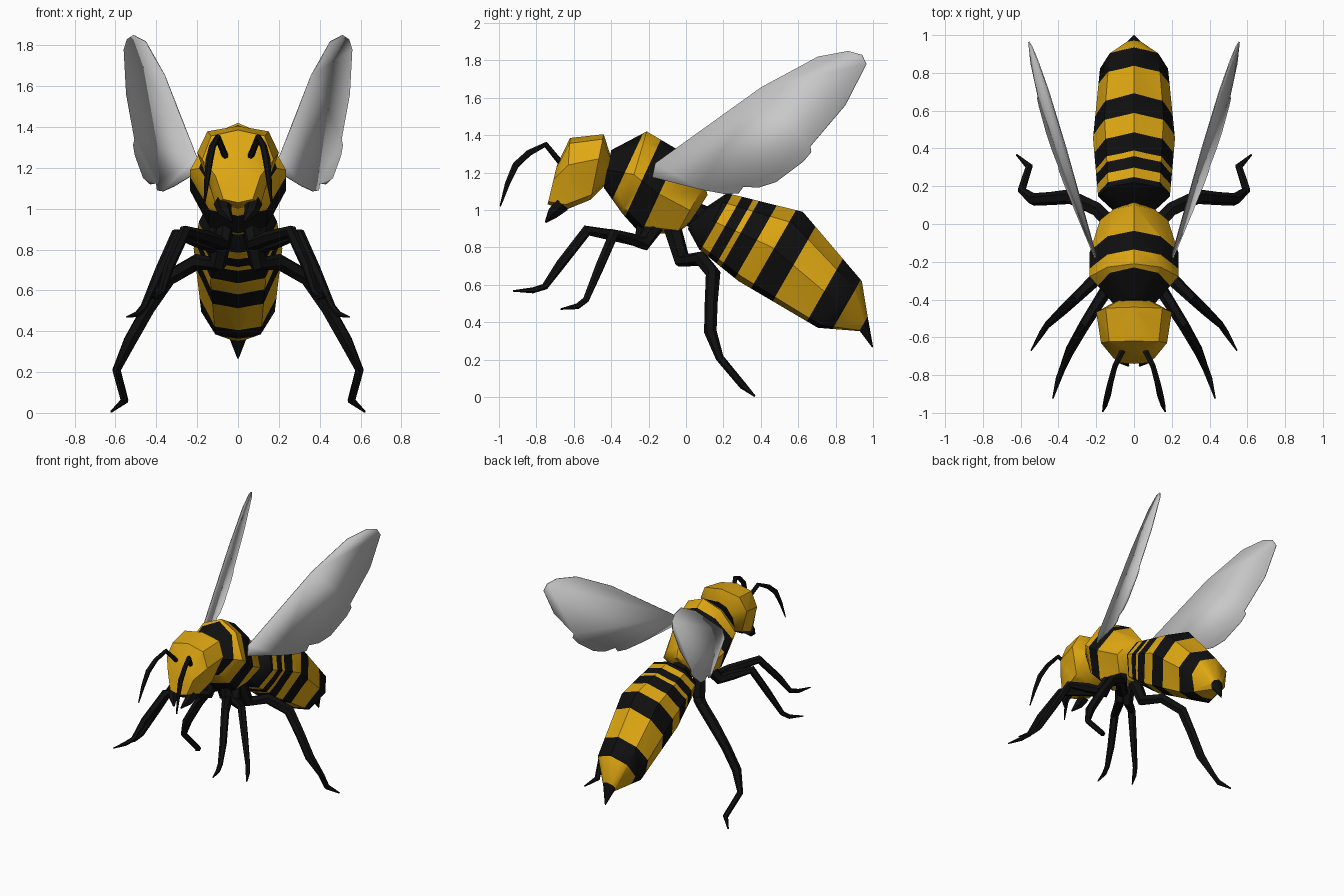
import bpy, bmesh, math
from mathutils import Vector

if "Cube" in bpy.data.objects:
    bpy.data.objects.remove(bpy.data.objects["Cube"])


def material(name, rgb):
    m = bpy.data.materials.new(name)
    m.diffuse_color = (*rgb, 1)
    m.use_nodes = True
    m.node_tree.nodes["Principled BSDF"].inputs["Base Color"].default_value = m.diffuse_color
    return m


YELLOW = material("amber yellow", (0.74, 0.39, 0.006))
BLACK = material("black", (0.005, 0.005, 0.005))
GREY = material("wing grey", (0.58, 0.58, 0.58))


def finish(bm, name, mats, mirror=False, smooth=40):
    bmesh.ops.recalc_face_normals(bm, faces=bm.faces[:])
    me = bpy.data.meshes.new(name)
    bm.to_mesh(me)
    bm.free()
    ob = bpy.data.objects.new(name, me)
    bpy.context.collection.objects.link(ob)
    for m in mats:
        me.materials.append(m)
    if mirror:
        ob.modifiers.new("Mirror", 'MIRROR')
    bpy.ops.object.select_all(action='DESELECT')
    ob.select_set(True)
    bpy.context.view_layer.objects.active = ob
    bpy.ops.object.shade_smooth_by_angle(angle=math.radians(smooth))
    return ob


def skin(bm, rings):
    """Join vertex rings into a closed, triangulated hull."""
    n = len(rings[0])
    for a, b in zip(rings, rings[1:]):
        for i in range(n):
            j = (i + 1) % n
            bm.faces.new((a[i], a[j], b[j], b[i]))
    bm.faces.new(rings[0])
    bm.faces.new(rings[-1])
    bmesh.ops.triangulate(bm, faces=bm.faces[:])


def body(stations, section):
    """Loft; station = top y, top z, bottom y, bottom z, half width."""
    loop = section + [(-u, v) for u, v in reversed(section) if u > 0]
    bm = bmesh.new()
    rings = []
    for yt, zt, yb, zb, w in stations:
        t, b = Vector((0, yt, zt)), Vector((0, yb, zb))
        mid, half = (t + b) / 2, (t - b) / 2
        rings.append([bm.verts.new(mid + half * v + Vector((u * w, 0, 0))) for u, v in loop])
    skin(bm, rings)
    return bm


def cut(bm, co, no):
    bmesh.ops.bisect_plane(bm, geom=bm.verts[:] + bm.edges[:] + bm.faces[:],
                           plane_co=co, plane_no=no, dist=1e-5)


def stripe(bm, axis, bands):
    """Cut along an axis and blacken the faces lying in the given bands."""
    axis = Vector(axis)
    for s in sorted({v for band in bands for v in band if abs(v) < 5}):
        cut(bm, axis * (s / axis.length_squared), axis)
    for f in bm.faces:
        s = f.calc_center_median().dot(axis)
        f.material_index = int(any(lo < s < hi for lo, hi in bands))


def tube(name, points, mirror=True, sides=6):
    """Tapered limb; point = x, y, z, radius."""
    bm = bmesh.new()
    ps = [Vector(p[:3]) for p in points]
    rings, prev, u = [], None, None
    for i, p in enumerate(ps):
        d = (ps[min(i + 1, len(ps) - 1)] - ps[max(i - 1, 0)]).normalized()
        u = d.orthogonal().normalized() if prev is None else prev.rotation_difference(d) @ u
        v, prev, r = d.cross(u), d, points[i][3]
        rings.append([bm.verts.new(p + r * (u * math.cos(a) + v * math.sin(a)))
                      for a in (math.tau * k / sides for k in range(sides))])
    skin(bm, rings)
    return finish(bm, name, [BLACK], mirror)


# Abdomen with stripes and pointed sting
bm = body([(.04, .97, .01, .90, .05), (.22, 1.09, .07, .79, .19),
           (.625, .99, .28, .62, .217), (.94, .62, .705, .37, .18),
           (.973, .42, .93, .352, .05), (1.0, .27, .995, .265, .004)],
          [(0, 1), (.72, .68), (1, 0), (.62, -.88), (0, -1)])
stripe(bm, (0, .87, -.5), [(-9, -.325), (-.275, -.215), (-.185, -.09),
                           (.012, .147), (.36, .50), (.63, 9)])
finish(bm, "abdomen", [YELLOW, BLACK])

# Thorax
bm = body([(-.40, 1.32, -.44, 1.12, .11), (-.21, 1.42, -.34, .98, .235),
           (-.04, 1.32, -.25, .88, .235), (.10, 1.14, -.05, .87, .18),
           (.115, 1.08, .02, .93, .08)],
          [(0, 1), (.6, .72), (1, -.05), (.6, -.85), (0, -1)])
stripe(bm, (0, .905, -.42), [(-9, -.80), (-.70, -.585)])
finish(bm, "thorax", [YELLOW, BLACK])

# Head, with five-sided eyes cut into its sides
bm = body([(-.69, 1.24, -.74, 1.03, .11), (-.62, 1.385, -.645, 1.0, .175),
           (-.44, 1.405, -.51, 1.055, .20), (-.40, 1.28, -.43, 1.135, .10)],
          [(0, 1), (.75, .85), (1, .25), (.65, -.85), (0, -1)])
eye = [(-.585, 1.335), (-.50, 1.29), (-.52, 1.185), (-.60, 1.145), (-.65, 1.225)]
planes = []
for (y0, z0), (y1, z1) in zip(eye, eye[1:] + eye[:1]):
    planes.append((Vector((0, y0, z0)), Vector((0, z1 - z0, y0 - y1))))
    cut(bm, *planes[-1])
for f in bm.faces:
    c = f.calc_center_median()
    f.material_index = int(abs(c.x) > .1 and all((c - p).dot(n) < 0 for p, n in planes))
finish(bm, "head", [YELLOW, BLACK])

# Neck and waist
tube("neck", [(0, -.46, 1.21, .08), (0, -.36, 1.2, .09)], False, 8)
tube("waist", [(0, -.02, 1.0, .07), (0, .10, .95, .07)], False, 8)

# Jaws and antennae
tube("jaws", [(.075, -.66, 1.03, .045), (.065, -.71, .985, .035), (.03, -.75, .935, .006)])
tube("antennae", [(.055, -.66, 1.24, .016), (.10, -.75, 1.35, .016),
                  (.125, -.84, 1.305, .017), (.14, -.91, 1.24, .019),
                  (.152, -.955, 1.14, .014), (.165, -.993, 1.02, .004)])

# Legs
tube("front_legs", [(.06, -.22, .93, .045), (.08, -.25, .83, .04), (.14, -.34, .855, .035),
                    (.26, -.53, .89, .03), (.34, -.67, .71, .026), (.375, -.755, .59, .018),
                    (.40, -.82, .57, .016), (.43, -.925, .567, .004)])
tube("middle_legs", [(.08, -.15, .93, .045), (.13, -.23, .82, .042), (.20, -.29, .845, .035),
                     (.30, -.385, .875, .03), (.38, -.46, .70, .026), (.46, -.535, .52, .018),
                     (.49, -.58, .485, .016), (.545, -.67, .47, .004)])
tube("hind_legs", [(.06, -.08, .93, .05), (.10, -.02, .73, .045), (.20, .08, .74, .04),
                   (.34, .145, .66, .04), (.44, .135, .51, .035), (.53, .13, .35, .034),
                   (.595, .18, .21, .022), (.555, .305, .06, .02), (.622, .367, .005, .005)])

# Wings: flat outline on a slanted plane
outline = [(-.18, 1.175), (-.165, 1.25), (.40, 1.655), (.705, 1.82), (.866, 1.85),
           (.94, 1.83), (.963, 1.78), (.85, 1.56), (.663, 1.34), (.668, 1.31),
           (.626, 1.26), (.48, 1.15), (.385, 1.12), (.305, 1.125), (.28, 1.09),
           (.21, 1.085), (.075, 1.11)]
bm = bmesh.new()
face = bm.faces.new([bm.verts.new((.445 + .382 * y - .142 * z, y, z)) for y, z in outline])
wings = finish(bm, "wings", [GREY], True)
wings.modifiers.new("Thickness", 'SOLIDIFY').thickness = .006
